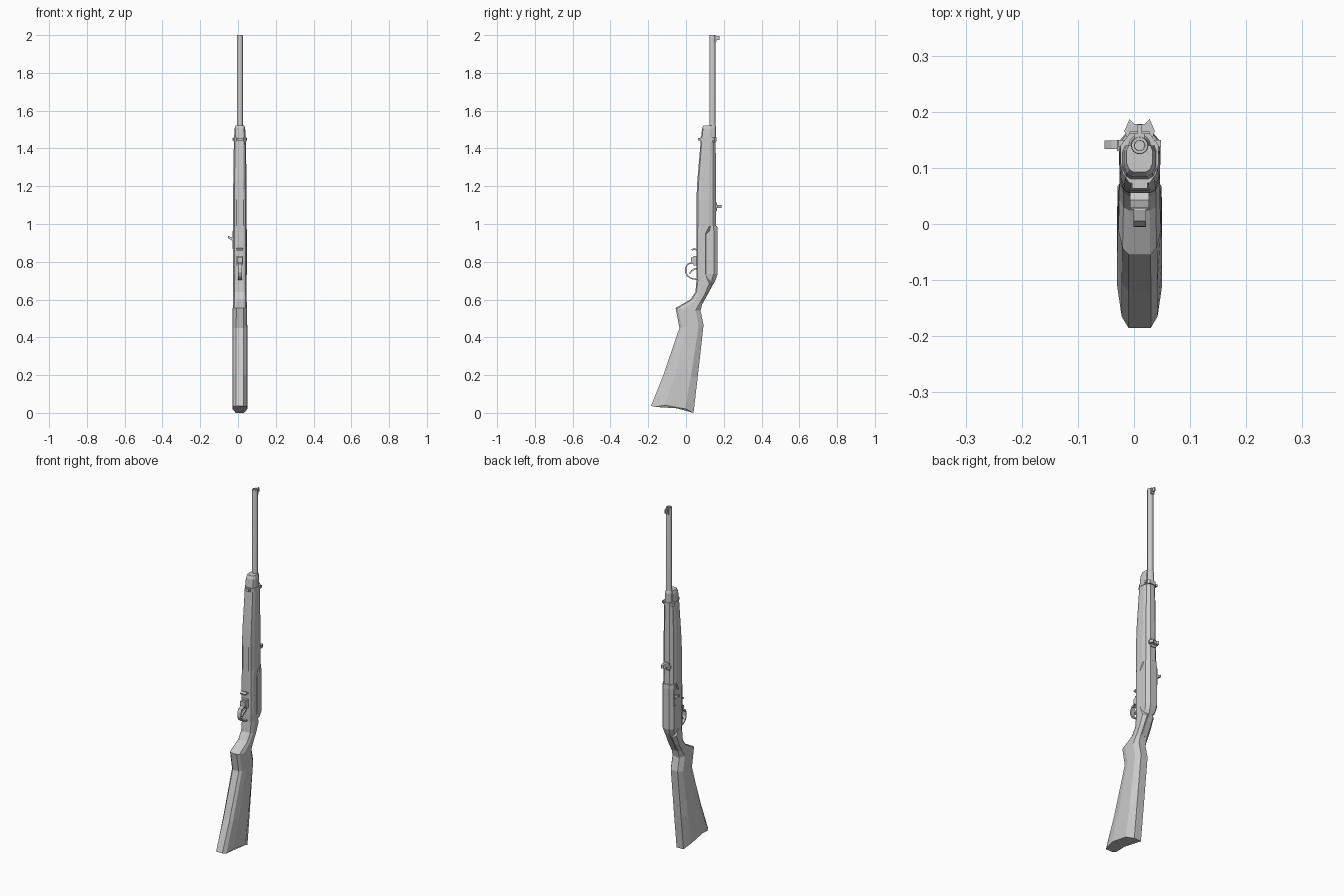
import bpy, bmesh, math

cube = bpy.data.objects.get("Cube")
if cube:
    bpy.data.objects.remove(cube)

CX = 0.01      # centre plane of the long parts
BORE = 0.14    # y of the barrel axis

grey = bpy.data.materials.new("plain grey")
grey.use_nodes = True
grey.diffuse_color = (0.6, 0.6, 0.6, 1)
grey.node_tree.nodes["Principled BSDF"].inputs["Base Color"].default_value = (0.6, 0.6, 0.6, 1)


def loft(name, rings, smooth=False, closed=False):
    """Skin a list of equal-length point rings and cap the ends."""
    bm = bmesh.new()
    loops = [[bm.verts.new(p) for p in ring] for ring in rings]
    n = len(loops[0])
    pairs = list(zip(loops, loops[1:]))
    if closed:
        pairs.append((loops[-1], loops[0]))
    for a, b in pairs:
        for i in range(n):
            j = (i + 1) % n
            bm.faces.new((a[i], a[j], b[j], b[i]))
    if not closed:
        bm.faces.new(loops[0])
        bm.faces.new(loops[-1])
    bmesh.ops.recalc_face_normals(bm, faces=bm.faces)
    mesh = bpy.data.meshes.new(name)
    bm.to_mesh(mesh)
    bm.free()
    mesh.materials.append(grey)
    obj = bpy.data.objects.new(name, mesh)
    bpy.context.collection.objects.link(obj)
    if smooth:
        bpy.ops.object.select_all(action='DESELECT')
        obj.select_set(True)
        bpy.context.view_layer.objects.active = obj
        bpy.ops.object.shade_smooth_by_angle(angle=math.radians(35))
    return obj


def mirrored(half, z):
    """Ring from (half width, y) points, mirrored about the centre plane."""
    right = [(CX + w, y, z) for w, y in half]
    return right + [(CX - w, y, z) for w, y in reversed(half)]


def box(name, x, y, z):
    rings = [[(x[0], y[0], h), (x[1], y[0], h), (x[1], y[1], h), (x[0], y[1], h)] for h in z]
    return loft(name, rings)


def circle(r, z, n=16):
    return [(CX + r * math.cos(2 * math.pi * i / n), BORE + r * math.sin(2 * math.pi * i / n), z)
            for i in range(n)]


def strip(name, path, half, thick):
    """Flat strap following a (y, z) path."""
    rings = []
    for i, (y, z) in enumerate(path):
        a, b = path[max(i - 1, 0)], path[min(i + 1, len(path) - 1)]
        d = math.hypot(b[0] - a[0], b[1] - a[1])
        ny, nz = -(b[1] - a[1]) / d * thick / 2, (b[0] - a[0]) / d * thick / 2
        rings.append([(CX - half, y - ny, z - nz), (CX + half, y - ny, z - nz),
                      (CX + half, y + ny, z + nz), (CX - half, y + ny, z + nz)])
    return loft(name, rings)


# Stock: slanted faceted sections from butt to fore-end tip
# (front y, front z, back y, back z, half width)
stations = [
    (-.185, .037, .04, .0, .04), (-.12, .2, .062, .19, .04), (-.035, .45, .093, .466, .039),
    (-.055, .556, .077, .54, .038), (.024, .60, .087, .58, .036),
    (.05, .64, .112, .625, .036), (.055, .70, .14, .68, .036),
    (.055, .74, .115, .73, .036), (.055, .95, .115, .95, .036),
    (.055, .99, .14, .99, .036), (.055, 1.13, .14, 1.13, .036),
    (.06, 1.23, .14, 1.23, .035), (.077, 1.43, .14, 1.43, .032),
    (.085, 1.505, .14, 1.505, .028), (.093, 1.522, .14, 1.522, .023)]
section = [(0, .5, 0), (.09, .8, -.002), (.33, 1, .016), (.8, 1, .014), (1, .55, 0)]
rings = []
for k, (fy, fz, by, bz, w) in enumerate(stations):
    ring = []
    for side in (1, -1):
        for t, s, hollow in section[::side]:
            dz = hollow if k == 0 else 0      # concave butt end
            if k >= 9 and t == 1:
                s = .85                       # squarer top edge on the fore-end
            ring.append((CX + side * w * s, fy + (by - fy) * t, fz + (bz - fz) * t + dz))
    rings.append(ring)
loft("stock", rings)

# Receiver with chamfered back and sloping tail
def receiver_ring(z, w, front, back):
    return mirrored([(w, front), (w, back - .02), (w * .55, back)], z)

loft("receiver", [receiver_ring(.685, .022, .10, .147), receiver_ring(.705, .032, .10, .157),
                  receiver_ring(.735, .037, .105, .167), receiver_ring(.945, .037, .105, .167),
                  receiver_ring(.965, .037, .125, .167), receiver_ring(.99, .035, .13, .165)])

# Tang running from the receiver down the wrist
strip("receiver_tang", [(.148, .695), (.113, .63), (.088, .585)], .014, .006)

# Hand guard over the barrel
def guard_ring(z, w, back):
    return mirrored([(w, .135), (w, .144), (w * .5, back)], z)

loft("hand_guard", [guard_ring(.985, .033, .160), guard_ring(1.2, .032, .159),
                    guard_ring(1.435, .028, .157)])

# Barrel band and its lug
def band_ring(z):
    return mirrored([(.018, .073), (.03, .09), (.034, .11), (.034, .14), (.018, .161)], z)

loft("barrel_band", [band_ring(1.437), band_ring(1.458)])
box("band_lug", (CX - .014, CX + .014), (.063, .085), (1.442, 1.456))
box("band_screw", (CX - .038, CX + .038), (.137, .15), (1.441, 1.454))
loft("barrel_collar", [circle(.02, 1.45), circle(.02, 1.51), circle(.016, 1.522)])

# Barrel with open muzzle
loft("barrel", [circle(.0155, .98), circle(.0155, 1.995), circle(.0145, 2.0),
                circle(.0095, 2.0), circle(.0085, 1.9)], smooth=True)

# Sights
box("front_sight_base", (CX - .009, CX + .009), (.148, .161), (1.965, 1.998))
box("front_sight_blade", (CX - .004, CX + .004), (.158, .177), (1.975, 1.996))
ears = [(.024, .156), (.027, .166), (.018, .187), (.009, .178)]
loft("rear_sight", [mirrored(ears, 1.084), mirrored(ears, 1.101)])
box("rear_sight_base", (CX - .018, CX + .018), (.15, .165), (1.07, 1.115))

# Charging handle on the right side
loft("charging_slide", [[(x, .13, z), (x, .15, z), (x, .15, z + h), (x, .13, z + h)]
                        for x, z, h in ((-.022, .86, .11), (-.03, .87, .09))])
loft("charging_handle", [[(x, .134, z), (x, .149, z), (x, .149, z + h), (x, .134, z + h)]
                         for x, z, h in ((-.025, .905, .025), (-.04, .918, .014), (-.053, .924, .014))])

# Trigger group and magazine
strip("trigger_guard", [(.06, .79), (.025, .793), (.008, .786), (-.001, .77), (-.002, .745),
                        (.008, .725), (.028, .712), (.06, .705)], .011, .007)
strip("trigger", [(.06, .765), (.042, .76), (.03, .752), (.02, .738)], .005, .008)
box("magazine_housing", (CX - .017, CX + .017), (.04, .07), (.78, .83))
box("magazine_floor", (CX - .015, CX + .015), (.027, .06), (.79, .822))
strip("magazine_catch", [(.06, .862), (.043, .868), (.03, .863)], .017, .009)
